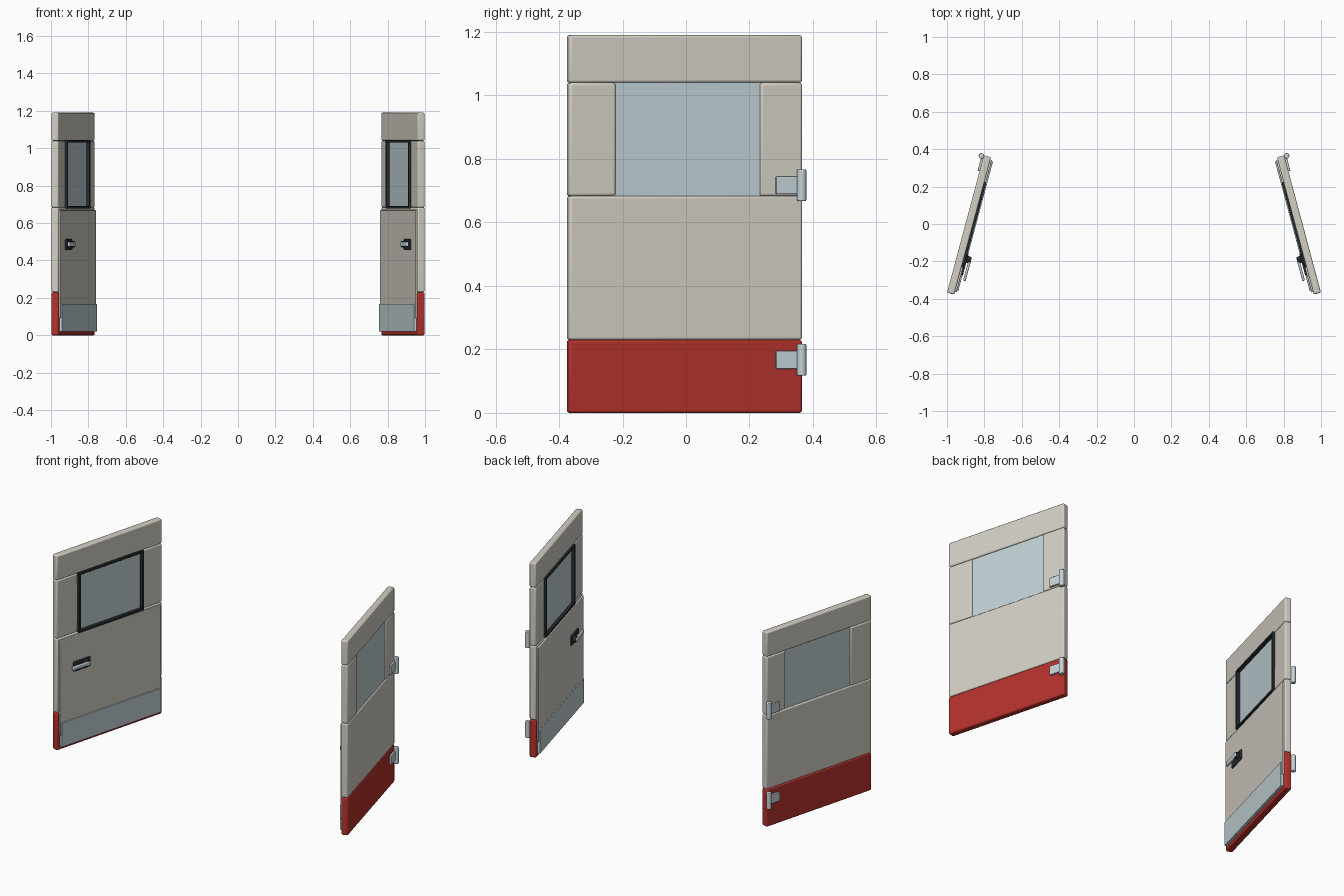
import bpy, bmesh, math
from mathutils import Matrix, Vector

cube = bpy.data.objects.get("Cube")
if cube:
    bpy.data.objects.remove(cube, do_unlink=True)


def material(name, r, g, b, rough=0.6):
    m = bpy.data.materials.new(name)
    m.use_nodes = True
    m.diffuse_color = (r, g, b, 1)
    shader = m.node_tree.nodes["Principled BSDF"]
    shader.inputs["Base Color"].default_value = (r, g, b, 1)
    shader.inputs["Roughness"].default_value = rough
    return m


CREAM = material("cream paint", 0.66, 0.63, 0.56)
RED = material("red paint", 0.46, 0.032, 0.025)
GLASS = material("pale glass", 0.54, 0.64, 0.67)
STEEL = material("brushed steel", 0.56, 0.66, 0.69)
DARK = material("dark rubber", 0.02, 0.025, 0.028)


def finish(name, bm, mat, pose, bevel, segments=3):
    mesh = bpy.data.meshes.new(name)
    bm.to_mesh(mesh)
    bm.free()
    mesh.materials.append(mat)
    obj = bpy.data.objects.new(name, mesh)
    bpy.context.collection.objects.link(obj)
    obj.matrix_world = pose
    if bevel:
        mod = obj.modifiers.new("rounded edges", 'BEVEL')
        mod.width = bevel
        mod.segments = segments
        mod.limit_method = 'ANGLE'
    bpy.ops.object.select_all(action='DESELECT')
    obj.select_set(True)
    bpy.context.view_layer.objects.active = obj
    bpy.ops.object.shade_smooth_by_angle(angle=math.radians(35))
    return obj


def build_door(side, label):
    # Door space: v points outward, u runs front to back
    door = (Matrix.Translation((side * 0.882, -0.005, 0))
            @ Matrix.Rotation(side * math.radians(15), 4, 'Z'))

    def box(part, v, u, z, mat, bevel=0.0):
        bm = bmesh.new()
        size = [b - a for a, b in (v, u, z)]
        bmesh.ops.create_cube(bm, size=1)
        bmesh.ops.scale(bm, vec=size, verts=bm.verts)
        centre = Vector((side * sum(v) / 2, sum(u) / 2, sum(z) / 2))
        return finish(label + part, bm, mat, door @ Matrix.Translation(centre), bevel)

    def rod(part, centre, radius, length, mat, bevel, axis='Z'):
        bm = bmesh.new()
        bmesh.ops.create_cone(bm, cap_ends=True, segments=24, radius1=radius,
                              radius2=radius, depth=length)
        if axis == 'X':
            bmesh.ops.rotate(bm, verts=bm.verts,
                             matrix=Matrix.Rotation(math.pi / 2, 3, 'Y'))
        v, u, z = centre
        return finish(label + part, bm, mat,
                      door @ Matrix.Translation((side * v, u, z)), bevel)

    # Main door slabs
    slab, full = (-0.02, 0.02), (-0.38, 0.38)
    front, back = -0.228, 0.243
    sill, head = 0.683, 1.04
    box("red_base", slab, full, (0, 0.23), RED, 0.008)
    box("lower_panel", slab, full, (0.23, sill), CREAM, 0.008)
    box("front_post", slab, (-0.38, front), (sill, head), CREAM, 0.008)
    box("back_post", slab, (back, 0.38), (sill, head), CREAM, 0.008)
    box("header", slab, full, (head, 1.19), CREAM, 0.008)

    # Window and its inner frame
    box("window_glass", (-0.012, 0.012), (front - 0.004, back + 0.004),
        (sill - 0.004, head + 0.004), GLASS)
    rim, w = (-0.031, -0.008), 0.014
    for name, edge in (("front", front), ("back", back - w)):
        box(name + "_window_frame", rim, (edge, edge + w),
            (sill - 0.006, head + 0.004), DARK, 0.003)
    for name, edge in (("bottom", sill - 0.006), ("top", head - w + 0.004)):
        box(name + "_window_frame", rim, (front, back), (edge, edge + w), DARK, 0.003)

    # Inner trim and kick plate
    box("inner_trim", (-0.029, -0.016), (-0.366, 0.366), (0.09, 0.67), CREAM, 0.004)
    box("kick_plate", (-0.036, -0.018), (-0.358, 0.36), (0.02, 0.167), STEEL, 0.002)

    # Inner handle
    box("handle_plate", (-0.038, -0.026), (-0.27, -0.15), (0.455, 0.515), DARK, 0.005)
    rod("handle_boss", (-0.043, -0.18, 0.487), 0.018, 0.028, DARK, 0.003, 'X')
    box("handle_lever", (-0.06, -0.046), (-0.295, -0.165), (0.474, 0.5), STEEL, 0.006)

    # Outer hinges
    for name, z in (("lower", 0.167), ("upper", 0.717)):
        box(name + "_hinge_leaf", (0.018, 0.031), (0.292, 0.37),
            (z - 0.028, z + 0.028), STEEL, 0.003)
        rod(name + "_hinge_barrel", (0.032, 0.374, z), 0.0145, 0.1, STEEL, 0.004)


build_door(1, "left_")
build_door(-1, "right_")
